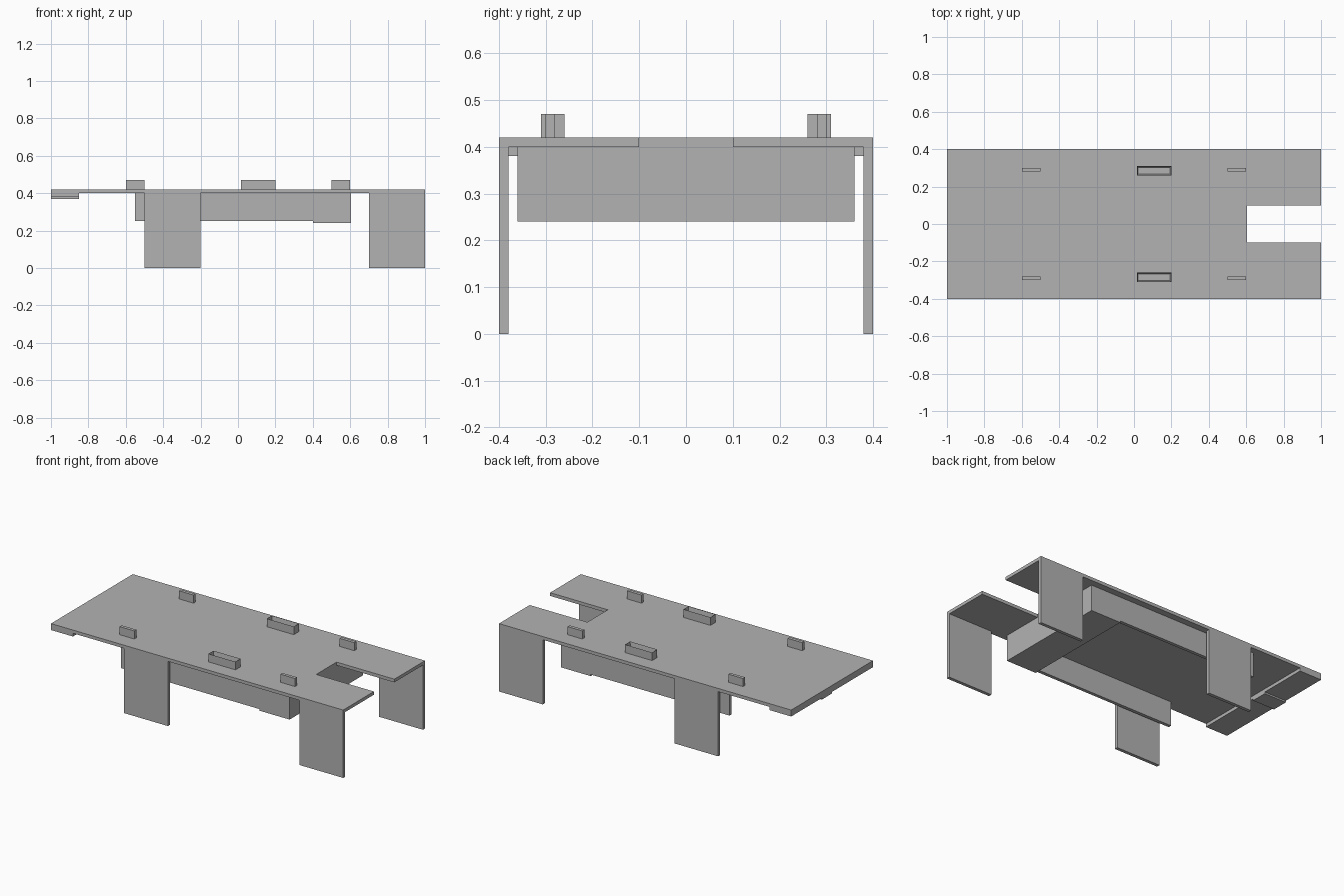
import bpy
import bmesh

cube = bpy.data.objects.get("Cube")
if cube:
    bpy.data.objects.remove(cube, do_unlink=True)

grey = bpy.data.materials.new("plain grey")
grey.use_nodes = True
GREY = (0.45, 0.45, 0.45, 1)
grey.diffuse_color = GREY
grey.node_tree.nodes["Principled BSDF"].inputs["Base Color"].default_value = GREY


def finish(name, bm):
    bmesh.ops.recalc_face_normals(bm, faces=bm.faces)
    mesh = bpy.data.meshes.new(name)
    bm.to_mesh(mesh)
    bm.free()
    mesh.materials.append(grey)
    obj = bpy.data.objects.new(name, mesh)
    bpy.context.collection.objects.link(obj)
    return obj


def box(name, x, y, z):
    """Box spanning the given (low, high) ranges."""
    bm = bmesh.new()
    bmesh.ops.create_cube(bm, size=1)
    for v in bm.verts:
        v.co = [lo + (c + 0.5) * (hi - lo) for c, (lo, hi) in zip(v.co, (x, y, z))]
    return finish(name, bm)


def extrude_outline(name, points, z0, z1):
    bm = bmesh.new()
    face = bm.faces.new([bm.verts.new((x, y, z0)) for x, y in points])
    new = bmesh.ops.extrude_face_region(bm, geom=[face])["geom"]
    for v in new:
        if isinstance(v, bmesh.types.BMVert):
            v.co.z = z1
    return finish(name, bm)


def tray(name, x, y, z, wall):
    """Open-topped box with thin walls."""
    obj = box(name, x, y, z)
    bm = bmesh.new()
    bm.from_mesh(obj.data)
    top = max(bm.faces, key=lambda f: f.calc_center_median().z)
    bmesh.ops.inset_region(bm, faces=[top], thickness=wall)
    for v in top.verts:
        v.co.z = z[0] + 0.002
    bm.to_mesh(obj.data)
    bm.free()


UNDER, TOP = 0.40, 0.42
NOTCH = 0.605

# Table top with a slot in one end
extrude_outline("table_top", [(-1, -0.4), (1, -0.4), (1, -0.1), (NOTCH, -0.1),
                              (NOTCH, 0.1), (1, 0.1), (1, 0.4), (-1, 0.4)], UNDER, TOP)

# Parts repeated along both long sides
for side, s in (("front", -1), ("back", 1)):
    def span(a, b):
        return tuple(sorted((s * a, s * b)))
    for end, x in (("right", (-0.5, -0.2)), ("left", (0.7, 1.0))):
        box(f"{side}_{end}_leg", x, span(0.38, 0.40), (0, UNDER))
    box(f"{side}_apron", (-0.55, 0.4), span(0.34, 0.36), (0.25, UNDER))
    for end, x in (("right", (-0.6, -0.5)), ("left", (0.5, 0.6))):
        box(f"{side}_{end}_tab", x, span(0.28, 0.30), (TOP, 0.47))
    tray(f"{side}_tray", (0.015, 0.2), span(0.26, 0.31), (TOP, 0.47), 0.01)

# Cross box under the slot end
box("cross_box", (0.4, NOTCH), (-0.36, 0.36), (0.24, UNDER))

# Strip and small pad under the other end
box("end_strip", (-1, -0.85), (-0.4, 0.4), (0.38, UNDER))
box("end_pad", (-1, -0.85), (0, 0.1), (0.37, 0.38))
